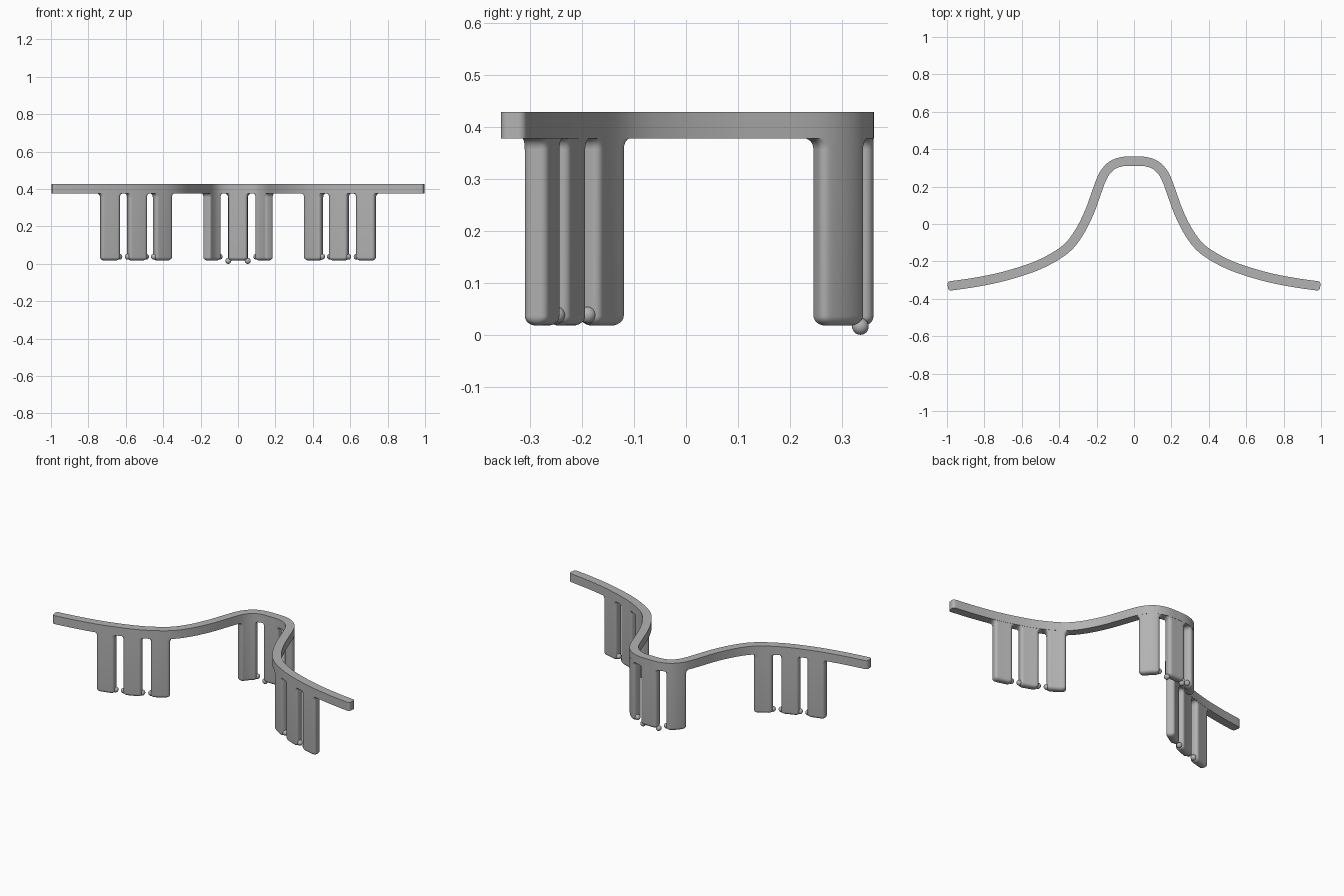
import bpy, bmesh, math
from mathutils import Vector

if "Cube" in bpy.data.objects:
    bpy.data.objects.remove(bpy.data.objects["Cube"])

mat = bpy.data.materials.new("satin grey")
mat.use_nodes = True
grey = (0.45, 0.45, 0.45, 1)
mat.diffuse_color = grey
mat.node_tree.nodes["Principled BSDF"].inputs["Base Color"].default_value = grey

# Centre line of the rail seen from above: half given, other half mirrored
half = [(0, .336), (.06, .334), (.115, .315), (.155, .275), (.18, .225), (.205, .155),
        (.24, .06), (.29, -.04), (.35, -.12), (.43, -.178), (.54, -.231),
        (.7, -.281), (.85, -.312), (.996, -.333)]
knots = [Vector((-x, y)) for x, y in half[:0:-1]] + [Vector(p) for p in half]


def catmull(a, b, c, d, t):
    return 0.5 * (2 * b + (c - a) * t + (2 * a - 5 * b + 4 * c - d) * t * t
                  + (3 * b - a - 3 * c + d) * t ** 3)


ext = [2 * knots[0] - knots[1]] + knots + [2 * knots[-1] - knots[-2]]
path = [catmull(*ext[i:i + 4], k / 8) for i in range(len(knots) - 1) for k in range(8)]
path.append(knots[-1])
arc = [0]
for p, q in zip(path, path[1:]):
    arc.append(arc[-1] + (q - p).length)
HALF_LEN = arc[-1] / 2


def on_path(s, v=0):
    """Point at arc length s from the middle, offset sideways by v."""
    s = min(max(s + HALF_LEN, 0), arc[-1])
    i = next(k for k in range(len(arc) - 1) if s <= arc[k + 1] + 1e-9)
    f = (s - arc[i]) / (arc[i + 1] - arc[i])

    def tangent(k):
        return (path[min(k + 1, len(path) - 1)] - path[max(k - 1, 0)]).normalized()
    t = tangent(i).lerp(tangent(i + 1), f).normalized()
    return path[i].lerp(path[i + 1], f) + Vector((-t.y, t.x)) * v


def finish(name, bm):
    bmesh.ops.recalc_face_normals(bm, faces=bm.faces)
    mesh = bpy.data.meshes.new(name)
    bm.to_mesh(mesh)
    bm.free()
    mesh.materials.append(mat)
    obj = bpy.data.objects.new(name, mesh)
    bpy.context.collection.objects.link(obj)
    bpy.ops.object.select_all(action='DESELECT')
    obj.select_set(True)
    bpy.context.view_layer.objects.active = obj
    bpy.ops.object.shade_smooth_by_angle(angle=math.radians(40))
    return obj


def loft(name, centre, levels, radius, spans):
    """Rounded slabs stacked along the path; levels hold (z, half length, half thickness)."""
    bm = bmesh.new()
    rings = []
    for z, h, t in levels:
        r = min(radius, t * 0.98)
        corner = [(h - r + r * math.cos(a), t - r + r * math.sin(a))
                  for a in (k * math.pi / 12 for k in range(7))]
        flat = [((h - r) * (1 - 2 * k / spans), t) for k in range(1, spans)]
        side = corner + flat + [(-u, v) for u, v in reversed(corner)]
        ring = side + [(u, -v) for u, v in reversed(side)]
        rings.append([bm.verts.new((*on_path(centre + u, v), z)) for u, v in ring])
    n = len(rings[0])
    for lo, hi in zip(rings, rings[1:]):
        for i in range(n):
            j = (i + 1) % n
            bm.faces.new((lo[i], lo[j], hi[j], hi[i]))
    for ring in (rings[0], rings[-1]):
        for i in range(n // 2 - 1):
            bm.faces.new((ring[i], ring[i + 1], ring[n - 2 - i], ring[n - 1 - i]))
    return finish(name, bm)


# Curved rail
T = 0.025
loft("rail", 0, [(.377, HALF_LEN, T), (.428, HALF_LEN, T)], .015, 150)

# Legs: rounded foot, straight shaft, flared joint under the rail
W, FOOT, FLARE = 0.052, 0.018, 0.022
quarter = [k * math.pi / 12 for k in range(7)]
leg_levels = [(.018 + FOOT * (1 - math.cos(a)), W - FOOT * (1 - math.sin(a)),
               T - .001 - FOOT * (1 - math.sin(a))) for a in quarter]
leg_levels += [(.378 - FLARE * (1 - math.sin(a)), W + FLARE * (1 - math.cos(a)), T - .001)
               for a in quarter]


def ball(name, s, z):
    bm = bmesh.new()
    bmesh.ops.create_uvsphere(bm, u_segments=24, v_segments=14, radius=.016)
    bmesh.ops.translate(bm, verts=bm.verts, vec=(*on_path(s), z))
    finish(name, bm)


# Three groups of three legs, with small balls beside the inner gaps
side_s = next(a for a, p in zip(arc, path) if p.x >= .54) - HALF_LEN
STEP = 0.152
for group, mid in (("right", -side_s), ("centre", 0), ("left", side_s)):
    for k in (-1, 0, 1):
        s = mid + k * STEP
        loft(f"{group}_leg_{k + 2}", s, leg_levels, .015, 10)
        for end in (-1, 1):
            if k != end:
                low = group == "centre" and k == 0
                ball(f"{group}_ball_{k + 2}_{'a' if end < 0 else 'b'}",
                     s + end * W, .016 if low else .038)
